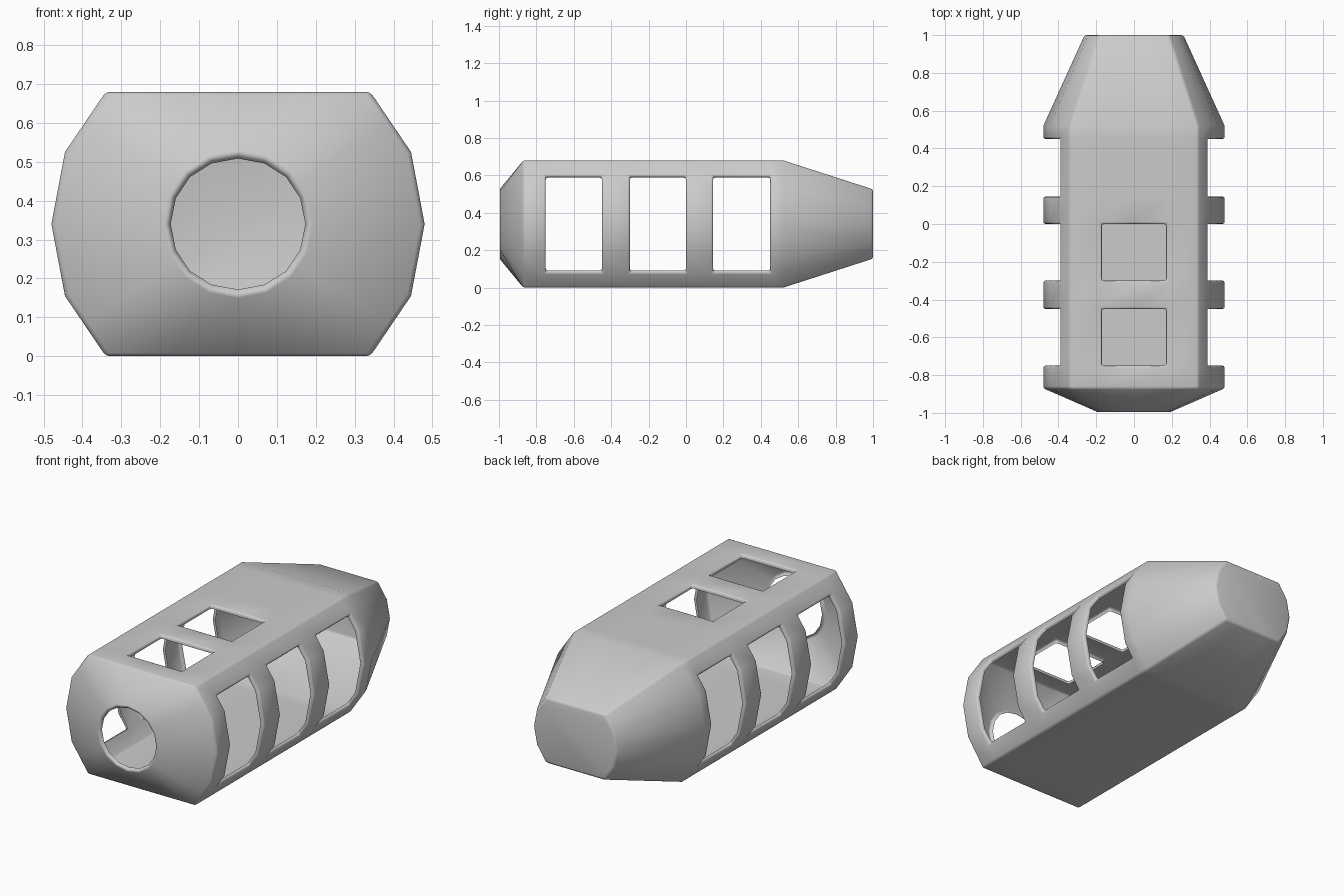
import bpy, bmesh, math

if "Cube" in bpy.data.objects:
    bpy.data.objects.remove(bpy.data.objects["Cube"])

H = 0.34                                   # centre height
Q = [(0, .34), (.17, .34), (.34, .34), (.445, .185), (.48, 0)]   # quarter profile
SLOT = 0.26                                # half height of side slots
T = (.34 - SLOT) / (.34 - .185)            # slot edge position along the chamfer

# full 16-point profile, clockwise from top centre
half = Q + [(x, -z) for x, z in Q[-2::-1]]
body = half + [(-x, z) for x, z in half[-2:0:-1]]
bore = [(.182 * math.sin(i * math.pi / 8), .182 * math.cos(i * math.pi / 8)) for i in range(16)]
rear = [(x * .545, z * .545) for x, z in body]


def with_slot_points(ring):
    """Insert the extra points that bound the side slots (20 points)."""
    out = []
    for i, p in enumerate(ring):
        out.append(p)
        if i in (2, 5, 10, 13):
            q = ring[(i + 1) % 16]
            t = T if i in (2, 10) else 1 - T
            out.append((p[0] + (q[0] - p[0]) * t, p[1] + (q[1] - p[1]) * t))
    return out


# lofted shell, stations along y
ys = [-1, -.87, -.75, -.45, -.30, 0, .145, .45, .52, 1]
bm = bmesh.new()
rings = []
for k, y in enumerate(ys):
    prof = bore if k == 0 else rear if k == len(ys) - 1 else body
    rings.append([bm.verts.new((x, y, z + H)) for x, z in with_slot_points(prof)])

n = len(rings[0])
side = {3, 4, 5, 6, 13, 14, 15, 16}        # segments between slot edges
top = {0, n - 1}                           # segments of the top windows
for k in range(len(ys) - 1):
    for i in range(n):
        if (k in (2, 4, 6) and i in side) or (k in (2, 4) and i in top):
            continue                       # opening
        j = (i + 1) % n
        bm.faces.new((rings[k][i], rings[k][j], rings[k + 1][j], rings[k + 1][i]))
bm.faces.new(rings[-1])                    # closed rear end
bmesh.ops.recalc_face_normals(bm, faces=bm.faces)
# make sure the rear cap points outwards
if max(bm.faces, key=lambda f: f.calc_center_median().y).normal.y < 0:
    bmesh.ops.reverse_faces(bm, faces=bm.faces)
for f in bm.faces:
    f.smooth = True

mesh = bpy.data.meshes.new("vented_shell")
bm.to_mesh(mesh)
bm.free()
obj = bpy.data.objects.new("vented_shell", mesh)
bpy.context.collection.objects.link(obj)

# thin lips turned inwards around every opening
lip = obj.modifiers.new("lips", 'SOLIDIFY')
lip.thickness = 0.022
lip.offset = -1
lip.use_rim_only = True

# soft rounded edges
bev = obj.modifiers.new("soft_edges", 'BEVEL')
bev.width = 0.011
bev.segments = 2
bev.limit_method = 'ANGLE'
bev.angle_limit = math.radians(30)
